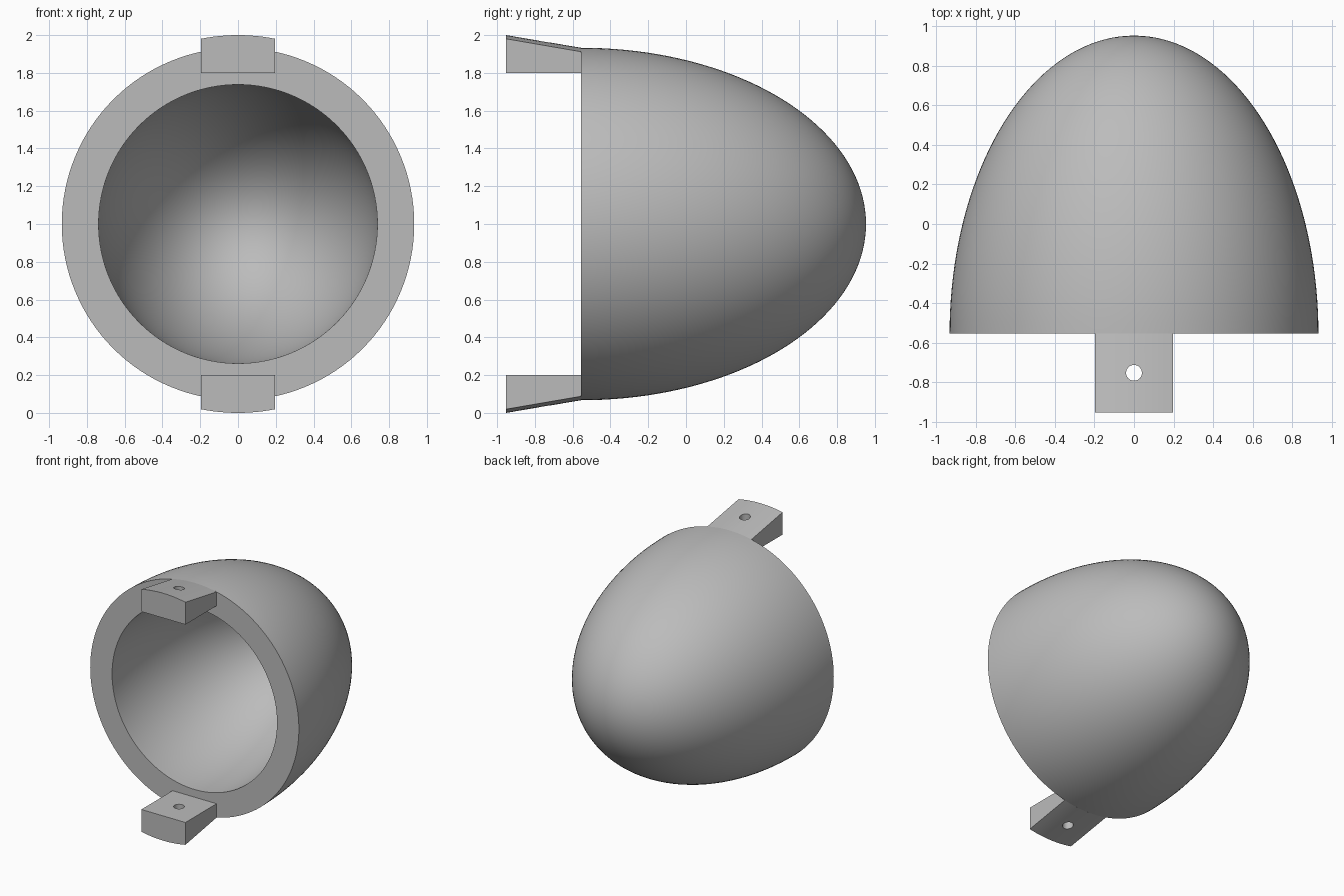
import bpy, bmesh, math
from mathutils import Matrix, Vector

cube = bpy.data.objects.get("Cube")
if cube:
    bpy.data.objects.remove(cube)

RIM_Y, FRONT_Y, MID_Z = -0.555, -0.953, 1.0
OUTER_R, OUTER_LEN = 0.933, 1.508
WALL = 0.195

grey = bpy.data.materials.new("plain grey")
grey.use_nodes = True
colour = (0.5, 0.5, 0.5, 1)
grey.diffuse_color = colour
grey.node_tree.nodes["Principled BSDF"].inputs["Base Color"].default_value = colour


def finish(bm, name):
    bmesh.ops.recalc_face_normals(bm, faces=bm.faces)
    mesh = bpy.data.meshes.new(name)
    bm.to_mesh(mesh)
    bm.free()
    mesh.materials.append(grey)
    obj = bpy.data.objects.new(name, mesh)
    bpy.context.collection.objects.link(obj)
    return obj


def smooth(obj):
    bpy.ops.object.select_all(action="DESELECT")
    obj.select_set(True)
    bpy.context.view_layer.objects.active = obj
    bpy.ops.object.shade_smooth_by_angle(angle=math.radians(30))


# Hollow half-ellipsoid shell, lathed about the y axis
def ellipse(radius, length, steps=40):
    angles = [math.pi / 2 * i / steps for i in range(steps + 1)]
    return [Vector((radius * math.cos(a), RIM_Y + length * math.sin(a), MID_Z)) for a in angles]


outer = ellipse(OUTER_R, OUTER_LEN)
inner = ellipse(OUTER_R - WALL, OUTER_LEN - WALL)
bm = bmesh.new()
verts = [bm.verts.new(p) for p in outer[::-1] + inner]
edges = [bm.edges.new(pair) for pair in zip(verts, verts[1:])]
bmesh.ops.spin(bm, geom=verts + edges, cent=(0, 0, MID_Z), axis=(0, 1, 0),
               angle=math.tau, steps=128, use_duplicate=False)
bmesh.ops.remove_doubles(bm, verts=bm.verts, dist=0.0001)
smooth(finish(bm, "shell"))

# Vertical cutter for the screw holes
bm = bmesh.new()
bmesh.ops.create_cone(bm, cap_ends=True, segments=32, radius1=0.04, radius2=0.04, depth=3,
                      matrix=Matrix.Translation((0, -0.753, MID_Z)))
cutter = finish(bm, "hole_cutter")
cutter.hide_render = True
cutter.display_type = "WIRE"


# Mounting tabs: flat inside, flared round outside
def tab(name, side):
    bm = bmesh.new()
    loops = []
    for y, radius in ((FRONT_Y, 1.0), (RIM_Y, OUTER_R)):
        xs = [-0.197 + 0.394 * i / 12 for i in range(13)]
        points = [(x, math.sqrt(radius ** 2 - x * x)) for x in xs]
        points += [(xs[-1], 0.8), (xs[0], 0.8)]
        loops.append([bm.verts.new((x, y, MID_Z + side * h)) for x, h in points])
    front, back = loops
    bm.faces.new(front)
    bm.faces.new(back)
    for i in range(len(front)):
        j = (i + 1) % len(front)
        bm.faces.new((front[i], front[j], back[j], back[i]))
    obj = finish(bm, name)
    cut = obj.modifiers.new("screw hole", "BOOLEAN")
    cut.operation = "DIFFERENCE"
    cut.solver = "EXACT"
    cut.object = cutter
    bpy.context.view_layer.objects.active = obj
    bpy.ops.object.select_all(action="DESELECT")
    obj.select_set(True)
    bpy.ops.object.modifier_apply(modifier=cut.name)
    smooth(obj)


tab("upper_tab", 1)
tab("lower_tab", -1)
cutter.hide_set(True)
